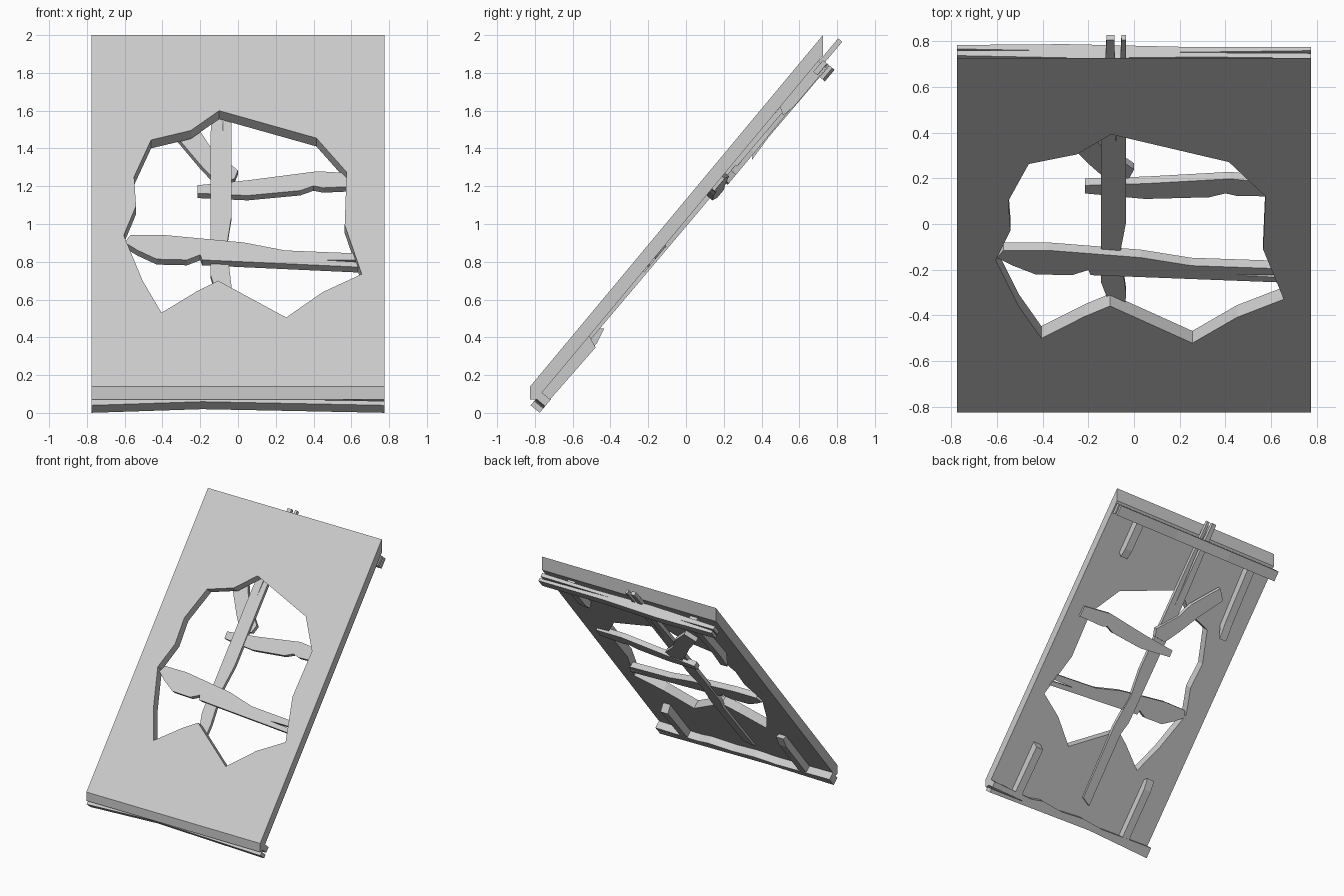
import bpy, bmesh
from mathutils import Vector

# Slab-local frame: x across, u up the slope, d depth behind the top face
ORIGIN = Vector((0, -0.825, 0.14))
E_U = Vector((0, 0.640, 0.768))
E_D = Vector((0, 0.768, -0.640))


def local(x, u, d):
    return ORIGIN + Vector((x, 0, 0)) + E_U * u + E_D * d


def prism(name, ring_a, ring_b):
    """Solid between two matching rings of points."""
    bm = bmesh.new()
    a = [bm.verts.new(p) for p in ring_a]
    b = [bm.verts.new(p) for p in ring_b]
    bm.faces.new(a)
    bm.faces.new(b[::-1])
    n = len(a)
    for i in range(n):
        j = (i + 1) % n
        bm.faces.new((a[j], a[i], b[i], b[j]))
    bmesh.ops.recalc_face_normals(bm, faces=bm.faces)
    me = bpy.data.meshes.new(name)
    bm.to_mesh(me)
    bm.free()
    ob = bpy.data.objects.new(name, me)
    bpy.context.collection.objects.link(ob)
    return ob


def plank(name, outline, depth, thick, kx=0.0, ku=0.0):
    """Outline in (x, u), extruded in depth; kx and ku tilt it."""
    f = lambda x, u: depth + kx * x + ku * u
    return prism(name, [local(x, u, f(x, u)) for x, u in outline],
                 [local(x, u, f(x, u) + thick) for x, u in outline])


def batten(name, x, profile, width=0.065, skew=0.0):
    """Profile in (u, d), extruded across x."""
    u0 = profile[0][0]
    ring = lambda s: [local(x + s * width / 2 + skew * (u - u0), u, d) for u, d in profile]
    return prism(name, ring(-1), ring(1))


# Leaning slab with a ragged hole
side = [(-0.825, 0.14), (0.725, 2.0), (0.725, 1.892), (-0.793, 0.07), (-0.825, 0.07)]
slab = prism("slab", [(-0.775, y, z) for y, z in side], [(0.775, y, z) for y, z in side])
hole = [(-.46, 1.445), (-.25, 1.495), (-.10, 1.60), (.415, 1.455), (.575, 1.275),
        (.565, .995), (.655, .735), (.45, .64), (.255, .505), (-.105, .70),
        (-.215, .645), (-.405, .53), (-.505, .70), (-.605, .94), (-.54, 1.095),
        (-.55, 1.25)]
cutter = plank("hole_cutter", [(x, (z - 0.14) / 0.768) for x, z in hole], -0.05, 0.2)
cutter.hide_render = True
mod = slab.modifiers.new("hole", 'BOOLEAN')
mod.operation = 'DIFFERENCE'
mod.solver = 'EXACT'
mod.object = cutter
bpy.context.view_layer.objects.active = slab
bpy.ops.object.modifier_apply(modifier=mod.name)
bpy.data.objects.remove(cutter)

# Long upright plank, split at its top end
plank("upright_plank", [
    (-.13, .12), (-.05, .16), (-.035, .75), (-.06, 1.02), (-.035, 1.22), (-.035, 2.46),
    (-.055, 2.46), (-.08, 1.77), (-.085, 2.46), (-.12, 2.46), (-.145, 1.8),
    (-.145, .82), (-.12, .72)], 0.056, 0.028, ku=0.007)

# Lower cross plank with a crack at its right end
plank("lower_cross_plank", [
    (-.57, 1.07), (-.38, 1.07), (.03, 1.02), (.25, .965), (.62, .945), (.63, .90),
    (.44, .90), (.64, .885), (.645, .85), (-.19, .90), (-.20, .935), (-.27, .90),
    (-.43, .905), (-.53, .965), (-.60, 1.02)], 0.033, 0.045)

# Upper cross plank, its broken left end behind the upright
plank("upper_cross_plank", [
    (-.215, 1.455), (.05, 1.48), (.42, 1.53), (.66, 1.505), (.66, 1.42), (.45, 1.415),
    (.40, 1.43), (.33, 1.40), (.05, 1.375), (-.215, 1.40)], 0.073, 0.04, kx=-0.04)

# Short diagonal splinter behind the upright
plank("diagonal_plank", [
    (-.02, 1.50), (-.12, 1.49), (-.20, 1.60), (-.31, 1.77), (-.45, 1.95), (-.38, 2.03),
    (-.20, 1.83), (-.14, 1.71), (0, 1.56)], 0.085, 0.035)

# Bottom beam with a bowed lower edge and ragged upper edge
plank("bottom_beam", [
    (-.775, -.075), (-.19, -.05), (.775, -.075), (.775, -.045), (.45, -.04), (.775, -.03),
    (.775, .015), (.4, .0), (.3, .02), (.1, .0), (-.1, .015), (-.3, -.005), (-.775, .01)],
    0.066, 0.062)

# Top beam, split lengthwise at both ends (outline across x and depth)
beam = [(-.775, .10), (-.2, .085), (.3, .092), (.775, .085), (.775, .113), (.15, .118),
        (.775, .128), (.775, .150), (.2, .15), (-.3, .165), (-.775, .16), (-.775, .138),
        (-.45, .13), (-.775, .128)]
prism("top_beam", [local(x, 2.24, d) for x, d in beam],
      [local(x, 2.32, d) for x, d in beam])

# Side battens, with slanted broken ends
batten("lower_batten_left", -.53, [(.0, .06), (.46, .06), (.485, .105), (.40, .125), (.0, .125)])
batten("lower_batten_right", .53, [(.0, .06), (.41, .06), (.38, .134), (.0, .125)])
batten("upper_batten_left", -.56, [(2.3, .06), (1.78, .06), (1.675, .134), (1.82, .125), (2.3, .13)], skew=.04)
batten("upper_batten_right", .53, [(2.3, .06), (1.99, .06), (1.96, .11), (2.03, .125), (2.3, .125)])
